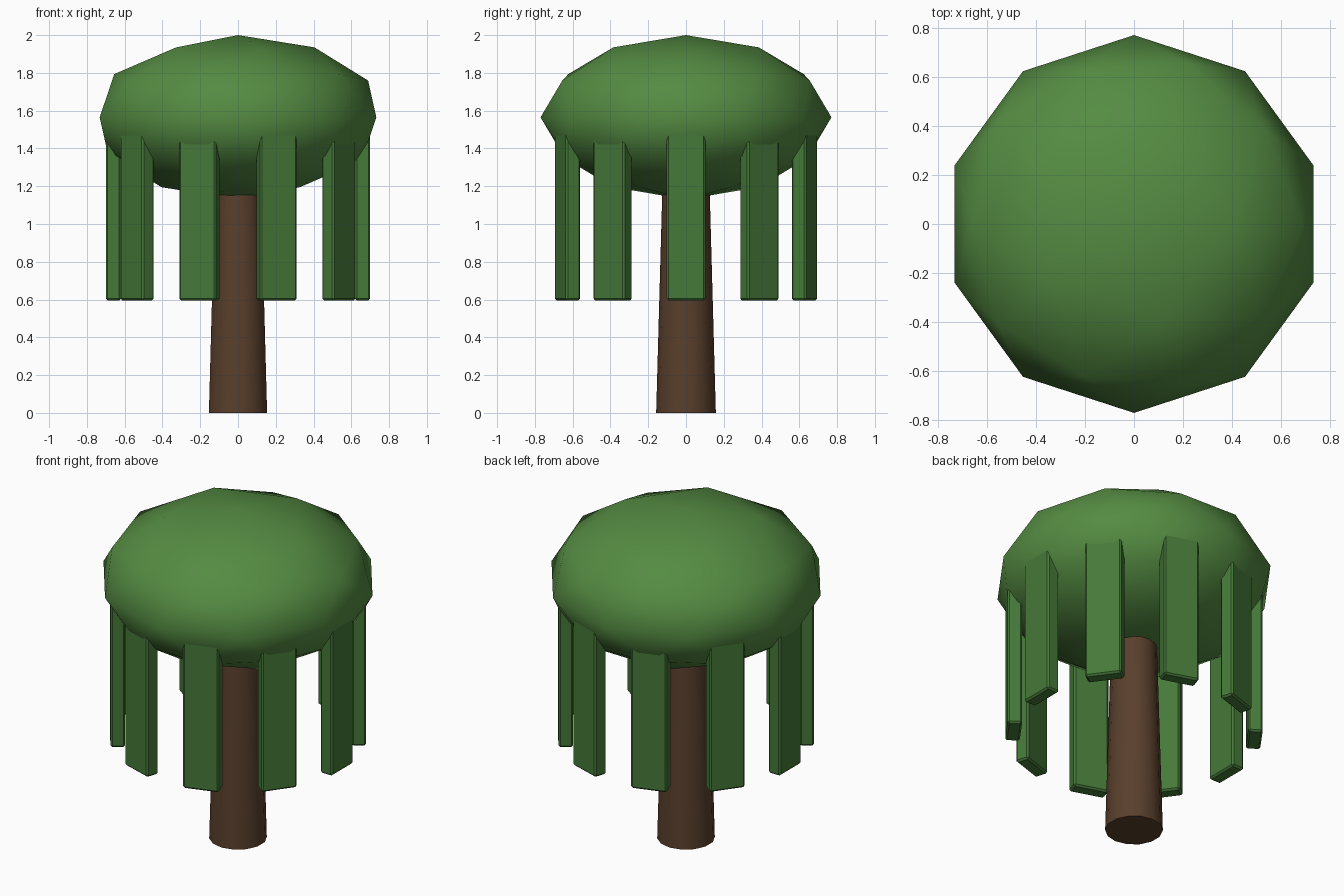
import bpy
from math import radians, cos, sin

if "Cube" in bpy.data.objects:
    bpy.data.objects.remove(bpy.data.objects["Cube"])


def material(name, color):
    m = bpy.data.materials.new(name)
    m.diffuse_color = (*color, 1)
    m.use_nodes = True
    m.node_tree.nodes["Principled BSDF"].inputs["Base Color"].default_value = m.diffuse_color
    return m


def finish(name, mat, smooth=None):
    ob = bpy.context.object
    ob.name = name
    ob.data.materials.append(mat)
    if smooth is not None:
        bpy.ops.object.shade_smooth_by_angle(angle=radians(smooth))
    return ob


bark = material("bark", (0.10, 0.05, 0.025))
leaf = material("leaf", (0.09, 0.26, 0.055))
frond = material("frond", (0.06, 0.19, 0.04))

# Tapered trunk, its top hidden inside the canopy
bpy.ops.mesh.primitive_cone_add(vertices=14, radius1=0.158, radius2=0.122,
                                depth=1.3, location=(0, 0, 0.65))
finish("trunk", bark, 40)

# Flattened low-poly canopy
bpy.ops.mesh.primitive_ico_sphere_add(subdivisions=2, radius=1, location=(0, 0, 1.565))
canopy = bpy.context.object
canopy.scale = (0.77, 0.77, 0.435)
bpy.ops.object.transform_apply(location=False, rotation=False, scale=True)
finish("canopy", leaf, 60)

# Ring of hanging slabs, sunk into the underside of the canopy
BOTTOM, TOP, RADIUS = 0.595, 1.55, 0.66
for i in range(10):
    a = radians(36 * i)
    bpy.ops.mesh.primitive_cube_add(
        size=1, location=(RADIUS * cos(a), RADIUS * sin(a), (BOTTOM + TOP) / 2),
        rotation=(0, 0, a))
    bpy.context.object.scale = (0.08, 0.205, TOP - BOTTOM)
    bpy.ops.object.transform_apply(location=False, rotation=False, scale=True)
    slab = finish(f"hanging_frond_{i + 1}", frond)
    bevel = slab.modifiers.new("bevel", 'BEVEL')
    bevel.width = 0.01
    bevel.segments = 1
